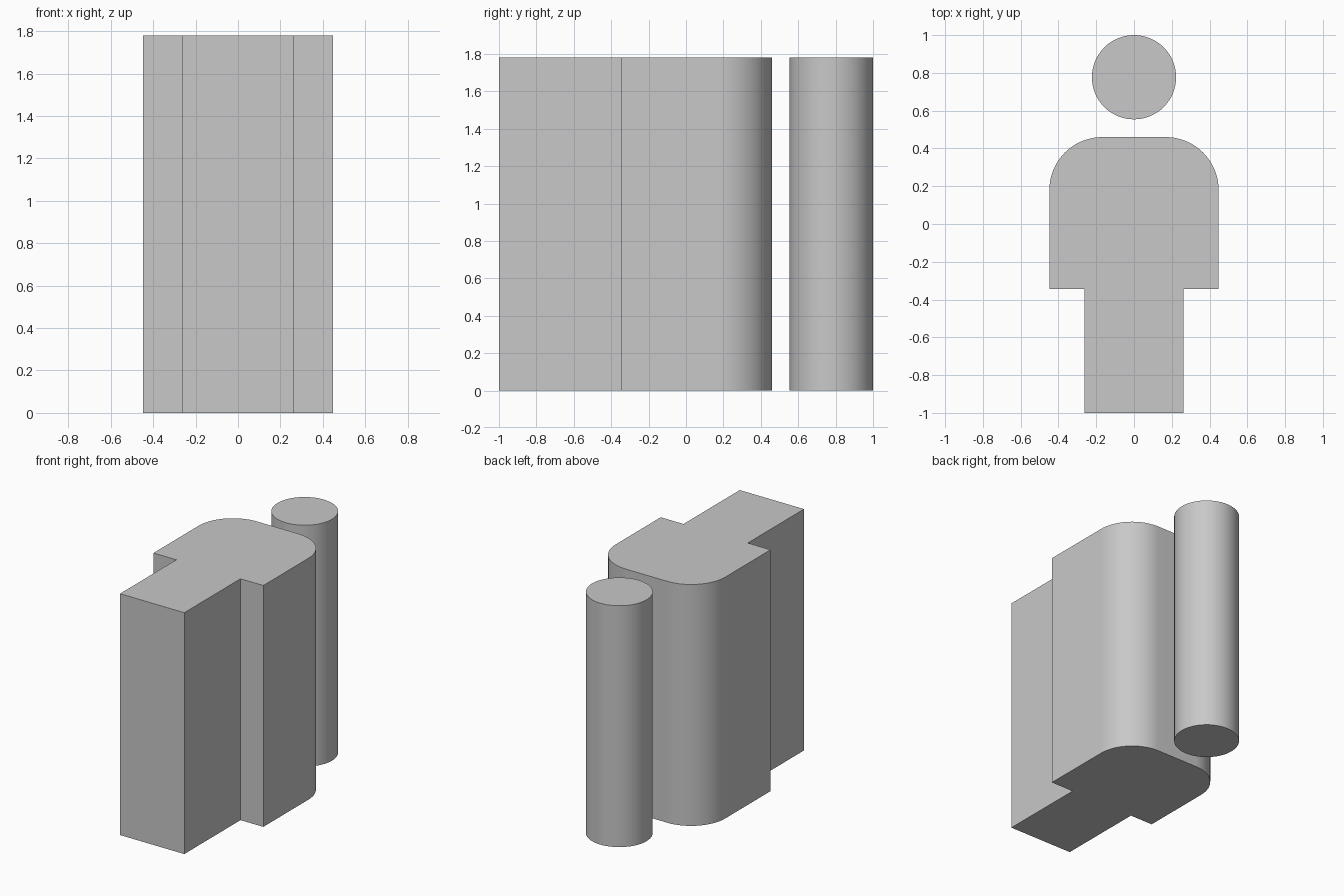
import bpy
import bmesh
from math import cos, sin, pi, radians

cube = bpy.data.objects.get("Cube")
if cube:
    bpy.data.objects.remove(cube, do_unlink=True)

HEIGHT = 1.78

grey = bpy.data.materials.new("plain grey")
grey.use_nodes = True
colour = (0.58, 0.58, 0.58, 1)
grey.diffuse_color = colour
grey.node_tree.nodes["Principled BSDF"].inputs["Base Color"].default_value = colour


def arc(cx, cy, r, start, end, steps):
    """Points along an arc, angles in degrees."""
    angles = [radians(start + (end - start) * i / steps) for i in range(steps + 1)]
    return [(cx + r * cos(a), cy + r * sin(a)) for a in angles]


def extrude_profile(name, points):
    """Raise a closed outline to the full height, smooth on its curves only."""
    bm = bmesh.new()
    base = bm.faces.new([bm.verts.new((x, y, 0)) for x, y in points])
    raised = bmesh.ops.extrude_face_region(bm, geom=[base], use_keep_orig=True)
    top = [v for v in raised["geom"] if isinstance(v, bmesh.types.BMVert)]
    bmesh.ops.translate(bm, vec=(0, 0, HEIGHT), verts=top)
    bmesh.ops.recalc_face_normals(bm, faces=bm.faces)
    mesh = bpy.data.meshes.new(name)
    bm.to_mesh(mesh)
    bm.free()
    mesh.materials.append(grey)
    obj = bpy.data.objects.new(name, mesh)
    bpy.context.collection.objects.link(obj)
    bpy.ops.object.select_all(action="DESELECT")
    obj.select_set(True)
    bpy.context.view_layer.objects.active = obj
    bpy.ops.object.shade_smooth_by_angle(angle=radians(30))
    return obj


# Body: narrow legs, wide torso and rounded shoulders, mirrored across x
half = [(0.262, -1), (0.262, -0.345), (0.448, -0.345)]
half += arc(0.168, 0.18, 0.28, 0, 90, 24)
extrude_profile("body", half + [(-x, y) for x, y in reversed(half)])

# Head: separate round column behind the shoulders
extrude_profile("head", arc(0, 0.777, 0.223, 0, 360, 64)[:-1])
